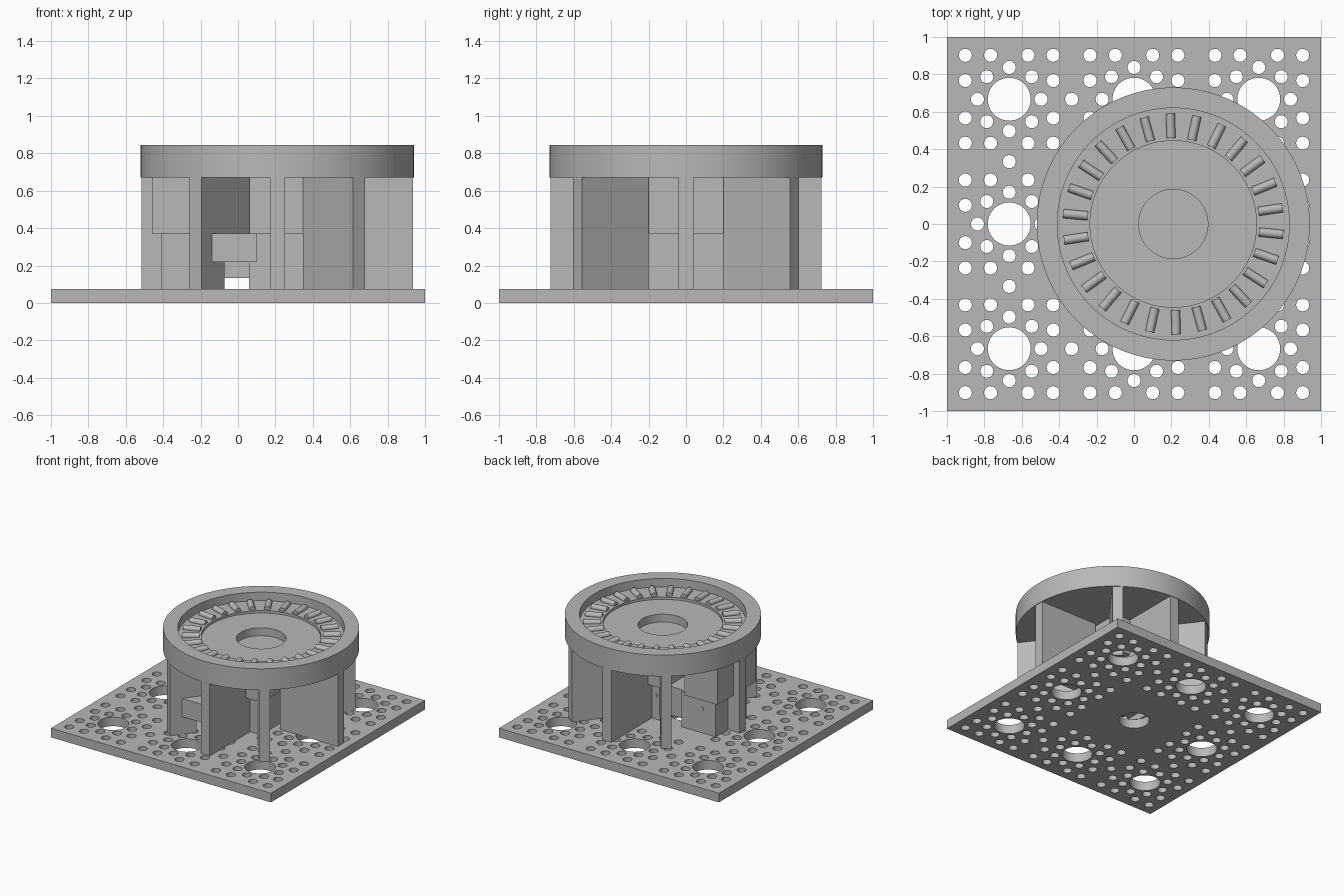
import bpy, bmesh, math
from mathutils import Matrix, Vector

cube = bpy.data.objects.get("Cube")
if cube:
    bpy.data.objects.remove(cube, do_unlink=True)

grey = bpy.data.materials.new("light_grey")
grey.use_nodes = True
colour = (0.48, 0.48, 0.48, 1)
grey.diffuse_color = colour
grey.node_tree.nodes["Principled BSDF"].inputs["Base Color"].default_value = colour

CENTRE = Vector((0.21, 0, 0))   # axis of the turret
PLATE, DECK = 0.075, 0.67       # plate top and turret underside


def add_object(name, mesh, smooth=False):
    obj = bpy.data.objects.new(name, mesh)
    bpy.context.collection.objects.link(obj)
    mesh.materials.clear()
    mesh.materials.append(grey)
    if smooth:
        bpy.ops.object.select_all(action='DESELECT')
        obj.select_set(True)
        bpy.context.view_layer.objects.active = obj
        bpy.ops.object.shade_smooth_by_angle(angle=math.radians(30))
    return obj


def from_bmesh(name, bm, smooth=False):
    mesh = bpy.data.meshes.new(name)
    bm.to_mesh(mesh)
    bm.free()
    return add_object(name, mesh, smooth)


def box(name, x, y, z, matrix=None):
    bm = bmesh.new()
    size = Vector((x[1] - x[0], y[1] - y[0], z[1] - z[0]))
    mid = Vector((sum(x), sum(y), sum(z))) / 2
    bmesh.ops.create_cube(bm, size=1, matrix=Matrix.Translation(mid) @ Matrix.Diagonal(size).to_4x4())
    if matrix:
        bm.transform(matrix)
    return from_bmesh(name, bm)


# Perforated base plate: an outline with holes, filled and extruded
curve = bpy.data.curves.new("base_outline", 'CURVE')
curve.dimensions = '2D'
curve.fill_mode = 'BOTH'
curve.extrude = PLATE / 2


def outline(points):
    spline = curve.splines.new('POLY')
    spline.points.add(len(points) - 1)
    for p, (px, py) in zip(spline.points, points):
        p.co = (px, py, 0, 1)
    spline.use_cyclic_u = True


def hole(cx, cy, r, sides):
    angles = [2 * math.pi * i / sides for i in range(sides)]
    outline([(cx + r * math.cos(a), cy + r * math.sin(a)) for a in angles])


outline([(-1, -1), (1, -1), (1, 1), (-1, 1)])
PITCH, EDGE, INNER = 0.667, 0.235, 0.1
steps = (-EDGE, -INNER, INNER, EDGE)
small = [(a, b) for a in steps for b in steps if EDGE in (abs(a), abs(b))]
small += [(0.17 * math.cos(k * math.pi / 4), 0.17 * math.sin(k * math.pi / 4)) for k in range(8)]
for i in (-1, 0, 1):
    for j in (-1, 0, 1):
        hole(i * PITCH, j * PITCH, 0.115, 48)
        if i or j:
            for a, b in small:
                hole(i * PITCH + a, j * PITCH + b, 0.035, 20)
for side in (-PITCH, PITCH):
    for half in (-PITCH / 2, PITCH / 2):
        hole(half, side, 0.035, 20)
        hole(side, half, 0.035, 20)
helper = bpy.data.objects.new("base_outline", curve)
bpy.context.collection.objects.link(helper)
bpy.context.view_layer.update()
plate_mesh = bpy.data.meshes.new_from_object(helper.evaluated_get(bpy.context.evaluated_depsgraph_get()))
bpy.data.objects.remove(helper, do_unlink=True)
plate = add_object("base_plate", plate_mesh, smooth=True)
plate.location.z = PLATE / 2

# Round turret ring with rim, recessed track, inner disc and hub pocket
profile = [(0, 0.69), (0.185, 0.69), (0.185, 0.755), (0.445, 0.755), (0.445, 0.775),
           (0.62, 0.775), (0.62, 0.845), (0.73, 0.845), (0.73, DECK), (0, DECK)]
bm = bmesh.new()
verts = [bm.verts.new((r, 0, z)) for r, z in profile]
edges = [bm.edges.new(pair) for pair in zip(verts, verts[1:])]
bmesh.ops.spin(bm, geom=verts + edges, axis=(0, 0, 1), cent=(0, 0, 0), angle=2 * math.pi, steps=128)
bmesh.ops.remove_doubles(bm, verts=bm.verts, dist=0.0001)
bmesh.ops.recalc_face_normals(bm, faces=bm.faces)
from_bmesh("turret_ring", bm, True).location = CENTRE

# Radial rollers lying in the track
ROLLERS = 26
bm = bmesh.new()
for i in range(ROLLERS):
    turn = Matrix.Rotation(math.radians(91.5) + 2 * math.pi * i / ROLLERS, 4, 'Z')
    lay = Matrix.Translation((0.525, 0, 0.78)) @ Matrix.Rotation(math.pi / 2, 4, 'Y')
    bmesh.ops.create_cone(bm, cap_ends=True, segments=16, radius1=0.024, radius2=0.024,
                          depth=0.13, matrix=turn @ lay)
from_bmesh("track_rollers", bm, True).location = CENTRE


# Radial support walls
def wall(name, degrees, inner, outer=0.725, z=(PLATE, DECK)):
    turn = Matrix.Translation(CENTRE) @ Matrix.Rotation(math.radians(degrees), 4, 'Z')
    box(name, (inner, outer), (-0.04, 0.04), z, turn)


wall("right_wall", 0, 0.2)
wall("left_wall", 180, 0.6)
for side, label in ((-1, "front"), (1, "back")):
    wall(label + "_wall", 90 * side, 0.2)
    wall(label + "_right_wall", 53 * side, 0.28)
    wall(label + "_left_wall_top", 127 * side, 0.3, z=(0.22, DECK))
    wall(label + "_left_wall_foot", 127 * side, 0.52, z=(PLATE, 0.22))

# Drive housings in the middle, each with a wider top and a narrower base
for name, top, low in (("left_housing", (-0.46, -0.16), (-0.41, -0.1)),
                       ("right_housing", (0.03, 0.39), (0.06, 0.35))):
    box(name + "_top", top, (-0.25, 0.25), (0.37, DECK))
    box(name + "_base", low, (-0.2, 0.2), (PLATE, 0.37))
box("housing_bridge", (-0.12, 0.08), (-0.18, 0.18), (0.134, 0.37))
box("side_bar", (-0.15, 0.1), (-0.53, -0.2), (0.22, 0.37))

# Round screw heads on the housings
bm = bmesh.new()
for x, z, y in ((0.14, 0.27, 0.2), (-0.28, 0.27, 0.2), (0.14, 0.48, 0.25)):
    for side in (-1, 1):
        bmesh.ops.create_cone(bm, cap_ends=True, segments=20, radius1=0.02, radius2=0.02, depth=0.008,
                              matrix=Matrix.Translation((x, y * side, z)) @ Matrix.Rotation(math.pi / 2, 4, 'X'))
for side in (-1, 1):
    bmesh.ops.create_cone(bm, cap_ends=True, segments=20, radius1=0.02, radius2=0.02, depth=0.008,
                          matrix=Matrix.Translation((0.35, 0.145 * side, 0.27)) @ Matrix.Rotation(math.pi / 2, 4, 'Y'))
from_bmesh("screw_heads", bm, True)
